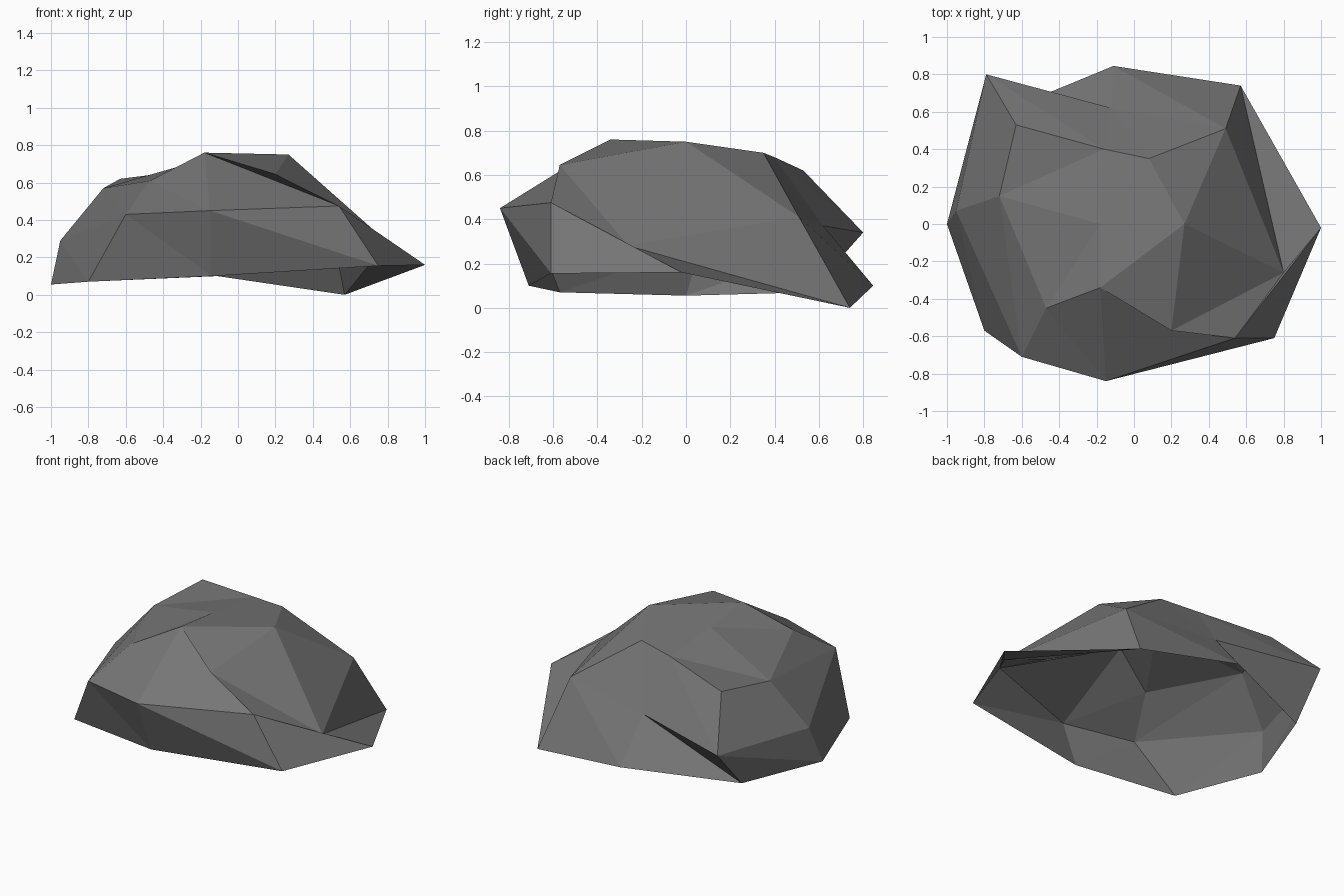
import bpy
import bmesh

default_cube = bpy.data.objects.get("Cube")
if default_cube:
    bpy.data.objects.remove(default_cube, do_unlink=True)


def make_material(name, colour):
    material = bpy.data.materials.new(name)
    material.use_nodes = True
    material.diffuse_color = colour
    shader = next(n for n in material.node_tree.nodes if n.type == 'BSDF_PRINCIPLED')
    shader.inputs["Base Color"].default_value = colour
    shader.inputs["Roughness"].default_value = 0.9
    return material


def add_ring(bm, points):
    return [bm.verts.new(point) for point in points]


def add_folded_quad(bm, a, b, c, d):
    """Two facets, folded along the diagonal b-d."""
    bm.faces.new((a, b, d))
    bm.faces.new((b, c, d))


def bridge_rings(bm, lower, upper):
    """Join two rings of equal length with a band of folded quads."""
    count = len(lower)
    for i in range(count):
        j = (i + 1) % count
        add_folded_quad(bm, lower[i], lower[j], upper[j], upper[i])


def cap_ring(bm, ring, centre):
    """Fill a ring of eight as a two by two grid around a centre point."""
    q, r, s, t, u, v, w, x = ring
    rows = [(q, r, s), (x, centre, t), (w, v, u)]
    for front, back in zip(rows, rows[1:]):
        for i in range(2):
            add_folded_quad(bm, back[i], front[i], front[i + 1], back[i + 1])


# Three rough rings, each running anticlockwise from the front -x corner
bm = bmesh.new()
rim = add_ring(bm, [
    (-.8, -.57, .07), (-.14, -.71, .1), (.75, -.61, .155), (1, -.02, .16),
    (.57, .74, 0), (-.11, .845, .1), (-.8, .56, .07), (-1, 0, .055)])
waist = add_ring(bm, [
    (-.6, -.71, .43), (-.15, -.84, .45), (.54, -.61, .475), (.8, -.26, .28),
    (.49, .51, .41), (-.12, .62, .37), (-.79, .8, .34), (-.95, .07, .29)])
crown = add_ring(bm, [
    (-.47, -.45, .61), (-.18, -.34, .76), (.2, -.57, .645), (.27, 0, .75),
    (.08, .35, .7), (-.16, .4, .68), (-.63, .53, .62), (-.72, .15, .57)])
peak = bm.verts.new((-.18, 0, .725))

# Open-bottomed faceted shell
bridge_rings(bm, rim, waist)
bridge_rings(bm, waist, crown)
cap_ring(bm, crown, peak)

mesh = bpy.data.meshes.new("rock_shell")
bm.to_mesh(mesh)
bm.free()
mesh.materials.append(make_material("stone grey", (.18, .18, .18, 1)))
for polygon in mesh.polygons:
    polygon.use_smooth = False

rock = bpy.data.objects.new("rock_shell", mesh)
bpy.context.collection.objects.link(rock)
